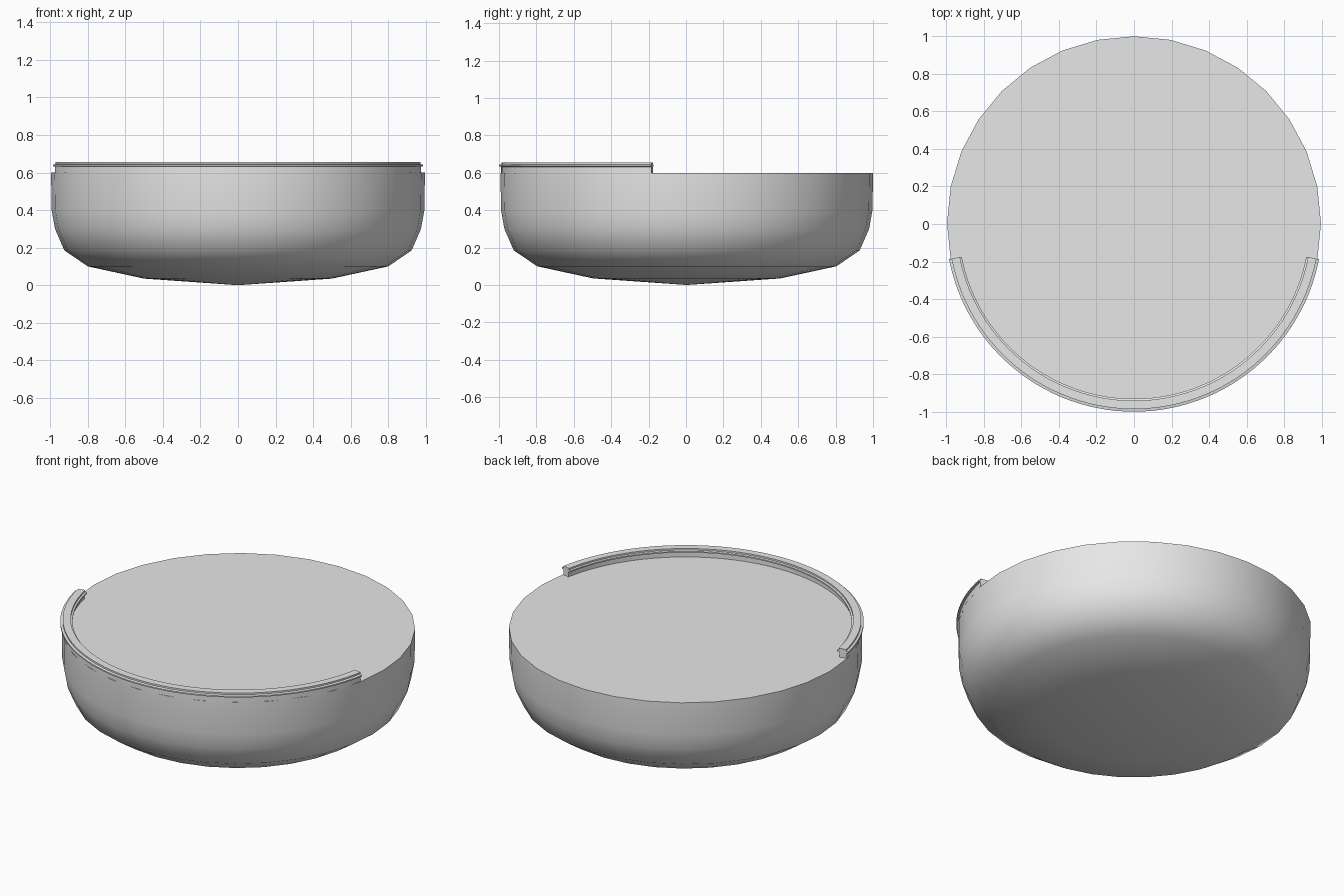
import bpy, bmesh, math

if "Cube" in bpy.data.objects:
    bpy.data.objects.remove(bpy.data.objects["Cube"])

grey = bpy.data.materials.new("light_grey")
grey.use_nodes = True
grey.diffuse_color = (0.8, 0.8, 0.8, 1)
grey.node_tree.nodes["Principled BSDF"].inputs["Base Color"].default_value = (0.8, 0.8, 0.8, 1)

CENTRE_Y = 0.004


def finish(name, bm, sharp_angle):
    bmesh.ops.recalc_face_normals(bm, faces=bm.faces)
    mesh = bpy.data.meshes.new(name)
    bm.to_mesh(mesh)
    bm.free()
    mesh.materials.append(grey)
    obj = bpy.data.objects.new(name, mesh)
    obj.location.y = CENTRE_Y
    bpy.context.collection.objects.link(obj)
    bpy.ops.object.select_all(action="DESELECT")
    bpy.context.view_layer.objects.active = obj
    obj.select_set(True)
    bpy.ops.object.shade_smooth_by_angle(angle=math.radians(sharp_angle))


def rings(bm, profile, angles):
    return [[bm.verts.new((r * math.cos(a), r * math.sin(a), z)) for r, z in profile]
            for a in angles]


def bridge(bm, a, b, closed):
    n = len(a)
    for i in range(n if closed else n - 1):
        j = (i + 1) % n
        bm.faces.new((a[i], a[j], b[j], b[i]))


# Rounded body with a flat top and a shallow pointed underside
bowl = [(0.5, 0.035), (0.8, 0.1), (0.925, 0.185), (0.975, 0.3), (0.993, 0.4), (0.996, 0.6)]
bm = bmesh.new()
sides = 32
cols = rings(bm, bowl, [math.tau * i / sides for i in range(sides)])
tip = bm.verts.new((0, 0, 0))
for i, col in enumerate(cols):
    following = cols[(i + 1) % sides]
    bridge(bm, col, following, False)
    bm.faces.new((tip, following[0], col[0]))
bm.faces.new([col[-1] for col in cols])
finish("bowl_body", bm, 50)

# Raised front lip: narrow wall with a small overhanging flange
lip = [(0.95, 0.595), (0.992, 0.595), (0.992, 0.632), (1.004, 0.634), (1.004, 0.642),
       (0.99, 0.645), (0.99, 0.655), (0.945, 0.655), (0.945, 0.645), (0.935, 0.642),
       (0.935, 0.634), (0.95, 0.632)]
bm = bmesh.new()
steps = 56
start, sweep = math.radians(191), math.radians(158)
cols = rings(bm, lip, [start + sweep * i / steps for i in range(steps + 1)])
for a, b in zip(cols, cols[1:]):
    bridge(bm, a, b, True)
bm.faces.new(cols[0])
bm.faces.new(cols[-1])
finish("front_lip", bm, 30)
